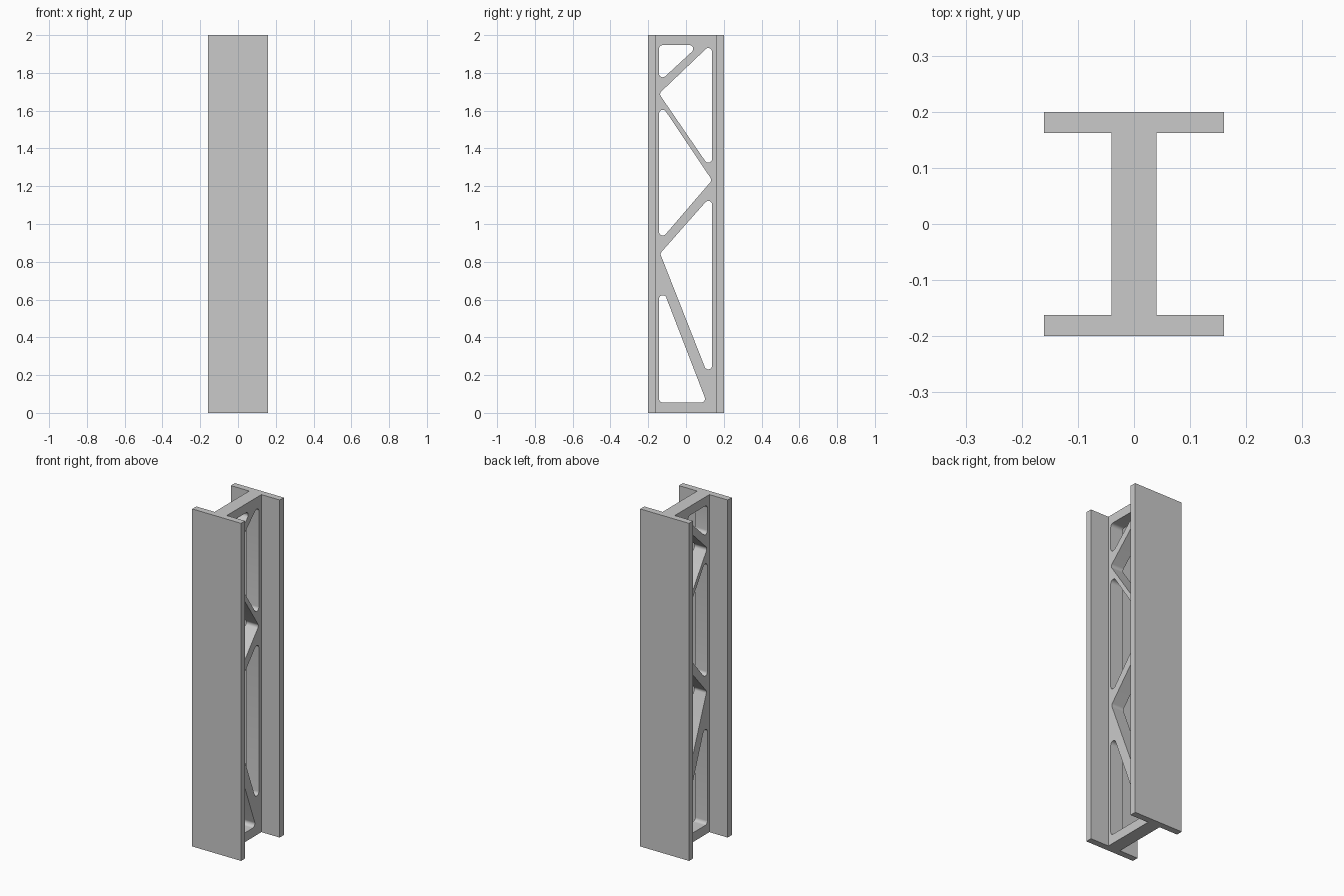
import bpy, bmesh
from math import tan, radians
from mathutils import Vector

cube = bpy.data.objects.get("Cube")
if cube:
    bpy.data.objects.remove(cube, do_unlink=True)

HEIGHT = 2.0
FLANGE_X, WEB_X = 0.16, 0.04      # half widths
OUTER_Y, INNER_Y = 0.2, 0.162     # flange faces
LEFT, RIGHT = -0.143, 0.138       # walls of the web openings
RADIUS = 0.02

steel = bpy.data.materials.new("steel_grey")
steel.use_nodes = True
GREY = (0.59, 0.59, 0.59, 1)
steel.diffuse_color = GREY
steel.node_tree.nodes["Principled BSDF"].inputs["Base Color"].default_value = GREY


def plate(name, loops, half_x):
    """Solid plate across x from closed (y, z) loops: outline first, then holes."""
    bm = bmesh.new()
    edges = []
    for loop in loops:
        verts = [bm.verts.new((-half_x, y, z)) for y, z in loop]
        edges += [bm.edges.new((verts[i - 1], v)) for i, v in enumerate(verts)]
    bmesh.ops.triangle_fill(bm, edges=edges, use_beauty=True, normal=(1, 0, 0))
    new = bmesh.ops.extrude_face_region(bm, geom=bm.faces[:], use_keep_orig=True)["geom"]
    verts = [v for v in new if isinstance(v, bmesh.types.BMVert)]
    bmesh.ops.translate(bm, verts=verts, vec=(2 * half_x, 0, 0))
    bmesh.ops.recalc_face_normals(bm, faces=bm.faces[:])
    mesh = bpy.data.meshes.new(name)
    bm.to_mesh(mesh)
    bm.free()
    mesh.materials.append(steel)
    mesh.shade_smooth()
    mesh.set_sharp_from_angle(angle=radians(30))
    obj = bpy.data.objects.new(name, mesh)
    bpy.context.scene.collection.objects.link(obj)


def rectangle(y0, y1):
    return [(y0, 0), (y1, 0), (y1, HEIGHT), (y0, HEIGHT)]


def rounded(corners, radius, steps=10):
    """Replace each corner of a polygon with a tangent arc."""
    out = []
    pts = [Vector(c) for c in corners]
    for i, p in enumerate(pts):
        a = (pts[i - 1] - p).normalized()
        b = (pts[(i + 1) % len(pts)] - p).normalized()
        reach = radius / tan(a.angle(b) / 2)
        centre = p + (a + b).normalized() * (reach ** 2 + radius ** 2) ** 0.5
        u = (p + a * reach - centre).normalized()
        v = (p + b * reach - centre).normalized()
        out += [centre + u.slerp(v, k / steps) * radius for k in range(steps + 1)]
    return out


# Front and back flanges
plate("front_flange", [rectangle(-OUTER_Y, -INNER_Y)], FLANGE_X)
plate("back_flange", [rectangle(INNER_Y, OUTER_Y)], FLANGE_X)

# Web with rounded openings between the diagonal braces, as (y, z) corners
openings = [
    [(LEFT, 1.947), (LEFT, 1.751), (0.069, 1.947)],
    [(LEFT, 1.69), (RIGHT, 1.28), (RIGHT, 1.958)],
    [(LEFT, 1.65), (LEFT, 0.905), (RIGHT, 1.232)],
    [(-0.137, 0.844), (RIGHT, 0.145), (RIGHT, 1.155)],
    [(LEFT, 0.71), (LEFT, 0.055), (0.11, 0.055)],
]
holes = [rounded(corners, RADIUS) for corners in openings]
plate("braced_web", [rectangle(-INNER_Y, INNER_Y)] + holes, WEB_X)
